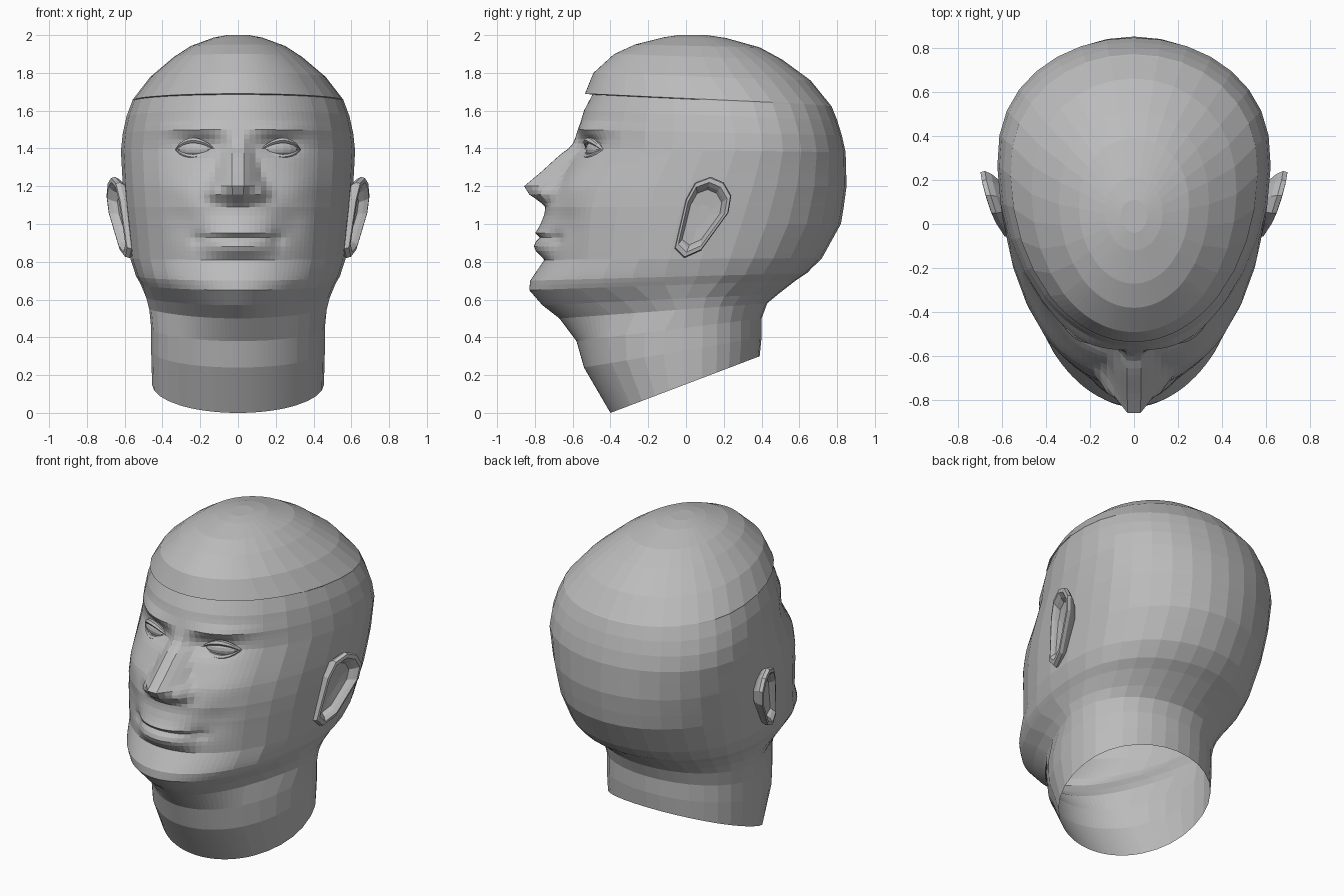
import bpy, bmesh, math
from math import sin, cos, pi, exp
from mathutils import Vector

cube = bpy.data.objects.get("Cube")
if cube:
    bpy.data.objects.remove(cube)

clay = bpy.data.materials.new("grey_clay")
clay.use_nodes = True
COL = (0.5, 0.5, 0.5, 1)
clay.diffuse_color = COL
clay.node_tree.nodes["Principled BSDF"].inputs["Base Color"].default_value = COL


def finish(bm, name):
    me = bpy.data.meshes.new(name)
    bm.to_mesh(me)
    bm.free()
    me.materials.append(clay)
    ob = bpy.data.objects.new(name, me)
    bpy.context.collection.objects.link(ob)
    return ob


def loft(bm, rings, cap_end=True):
    """Skin closed rings of points, optionally closing the last one."""
    vs = [[bm.verts.new(p) for p in r] for r in rings]
    n = len(vs[0])
    for a, b in zip(vs, vs[1:]):
        for i in range(n):
            j = (i + 1) % n
            bm.faces.new((a[i], a[j], b[j], b[i]))
    if cap_end:
        bm.faces.new(vs[-1])


def table(t, z):
    if z <= t[0][0] or z >= t[-1][0]:
        return 0
    for (a, u), (b, v) in zip(t, t[1:]):
        if z <= b:
            return u + (v - u) * (z - a) / (b - a)


def bump(x, z, cx, cz, sx, sz):
    return exp(-((x - cx) / sx) ** 2 - ((z - cz) / sz) ** 2)


# Head sections: front z, front y, back z, back y, half width, y of widest point
SECTIONS = [
    (0, -.40, .30, .39, .455, 0), (.24, -.54, .40, .40, .46, 0),
    (.38, -.58, .50, .40, .46, 0), (.50, -.67, .58, .43, .47, 0),
    (.57, -.76, .63, .49, .485, 0), (.65, -.83, .70, .58, .515, .05),
    (.70, -.825, .74, .64, .54, .08), (.81, -.75, .82, .72, .57, .1),
    (1.0, -.755, 1.0, .82, .59, .15), (1.09, -.745, 1.09, .835, .6, .18),
    (1.2, -.70, 1.2, .85, .61, .22), (1.4, -.58, 1.38, .845, .62, .28),
    (1.5, -.57, 1.47, .825, .61, .28), (1.6, -.54, 1.55, .80, .59, .26),
    (1.685, -.495, 1.625, .77, .56, .24), (1.69, -.535, 1.63, .765, .56, .24),
    (1.80, -.49, 1.76, .66, .465, .15), (1.9, -.38, 1.87, .51, .34, .1),
    (1.95, -.27, 1.935, .39, .25, .08), (1.988, -.12, 1.985, .21, .13, .05),
    (2.0, -.04, 2.0, .11, .06, .04)]

NOSE_HEIGHT = [(1.09, 0), (1.125, .05), (1.15, .105), (1.2, .157), (1.24, .133),
               (1.28, .11), (1.37, .066), (1.43, .02), (1.5, 0)]
NOSE_WIDTH = [(1.0, .1), (1.12, .14), (1.2, .145), (1.3, .115), (1.42, .07), (1.6, .1)]
LIPS = [(.815, 0), (.85, .04), (.885, .055), (.912, .04), (.925, .01),
        (.938, .045), (.955, .045), (.99, .018), (1.05, 0)]


def features(x, z):
    """Forward relief of the face at one point."""
    x = abs(x)
    d = 0
    w = table(NOSE_WIDTH, z)
    if w:
        d += table(NOSE_HEIGHT, z) * max(0, min(1, (w - x) / (w - .035)))
    d += .05 * bump(x, z, .125, 1.165, .04, .04)         # nostril wings
    d += table(LIPS, z) * max(0, 1 - (x / .21) ** 2)
    d -= .02 * bump(x, z, .21, .92, .04, .03)            # mouth corners
    d -= .045 * bump(x, z, .2, 1.415, .11, .05)          # eye sockets
    d += .025 * bump(x, z, .24, 1.5, .15, .03)           # brow ridge
    d += .02 * bump(x, z, .33, 1.2, .12, .1)             # cheekbones
    d -= .02 * bump(x, z, .28, 1.0, .08, .1)             # cheek hollows
    return d


half = [.05 * i for i in range(16)] + [.75 + (pi - .75) * i / 12 for i in range(1, 13)]
angles = half + [-a for a in half[-2:0:-1]]


def section(s):
    zf, yf, zb, yb, w, yc = s
    pinch = 1 + .7 * exp(-((zf - .52) / .1) ** 2)        # narrow under the jaw
    ring = []
    for a in angles:
        x, c = w * sin(a), cos(a)
        if c > 0:
            y = yc - (yc - yf) * c ** pinch
        else:
            y = yc + (yb - yc) * abs(c) ** .88
        z = zf + (zb - zf) * (y - yf) / (yb - yf)
        if c > .2 and .6 < z < 1.66:
            y -= features(x, z)
        ring.append((x, y, z))
    return ring


rings = []
for s, t in zip(SECTIONS, SECTIONS[1:]):
    steps = max(1, round((t[0] - s[0]) / .024)) if .6 < s[0] < 1.55 else 1
    for k in range(steps):
        rings.append(section([p + (q - p) * k / steps for p, q in zip(s, t)]))
rings.append(section(SECTIONS[-1]))
bm = bmesh.new()
loft(bm, rings)
bmesh.ops.recalc_face_normals(bm, faces=bm.faces)
finish(bm, "head_and_neck")

# Ears: outline in y and z, lofted into a rim with a hollow bowl
EAR = [(-.06, .87), (-.01, .82), (.08, .86), (.16, .97), (.225, 1.06), (.24, 1.15),
       (.20, 1.22), (.13, 1.25), (.05, 1.22), (0, 1.13), (-.03, 1.0)]
RIM = [(.6, -.08), (.92, -.035), (1, -.01), (.97, .012), (.86, .015),
       (.76, -.005), (.68, -.03), (.3, -.035)]


def ear(side, name):
    bm = bmesh.new()
    rings = []
    for scale, out in RIM:
        ring = []
        for y, z in EAR:
            y, z = .08 + (y - .08) * scale, 1.04 + (z - 1.04) * scale
            ring.append((side * (.605 + .3 * y + .08 * (z - 1.04) + out), y, z))
        rings.append(ring)
    loft(bm, rings)
    # inner fold in front of the bowl
    bmesh.ops.recalc_face_normals(bm, faces=bm.faces)
    finish(bm, name)


# Eyes: flattened ball with tube lids that follow the face
def eye(side, name):
    centre = Vector((side * .225, -.478, 1.395))
    bm = bmesh.new()
    bmesh.ops.create_uvsphere(bm, u_segments=14, v_segments=8, radius=1)
    turn = side * .36
    for v in bm.verts:
        p = Vector((v.co.x * .1, v.co.y * .045, v.co.z * .045))
        v.co = centre + Vector((p.x * cos(turn) - p.y * sin(turn),
                                p.x * sin(turn) + p.y * cos(turn), p.z))
    finish(bm, name)
    for lid, lift in (("upper_lid", .048), ("lower_lid", -.04)):
        bm = bmesh.new()
        rings = []
        for i in range(9):
            t = -1 + i / 4
            bow = 1 - t * t
            px, py, pz = t * .112, -.004 - .034 * bow, lift * bow
            mid = centre + Vector((px * cos(turn) - py * sin(turn),
                                   px * sin(turn) + py * cos(turn), pz))
            r = .005 + .011 * bow
            rings.append([mid + Vector((0, r * 1.3 * cos(k * pi / 3), r * sin(k * pi / 3)))
                          for k in range(6)])
        loft(bm, rings)
        bmesh.ops.recalc_face_normals(bm, faces=bm.faces)
        finish(bm, name + "_" + lid)


for side, label in ((1, "left"), (-1, "right")):
    ear(side, label + "_ear")
    eye(side, label + "_eye")
